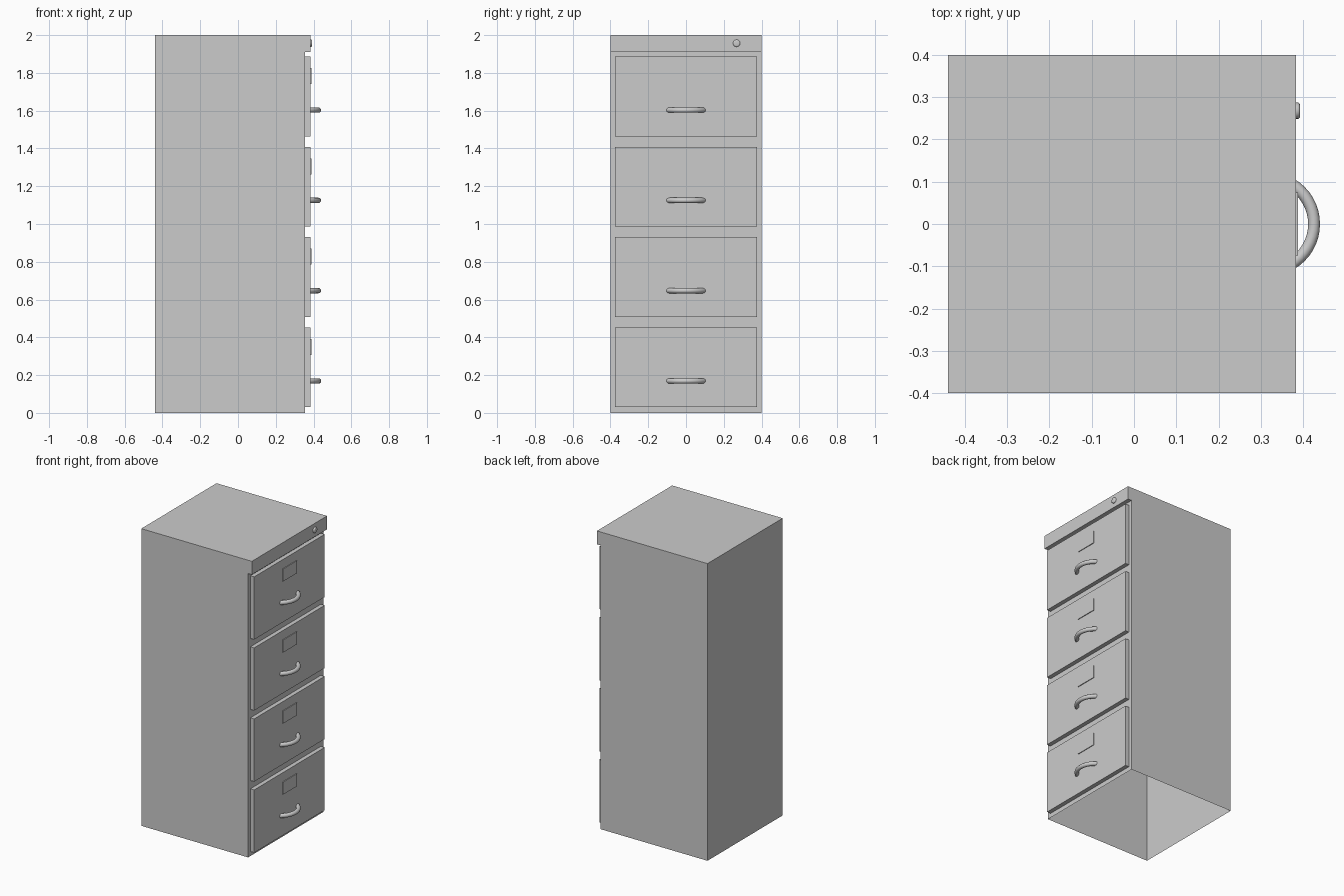
import bpy, bmesh, math

if "Cube" in bpy.data.objects:
    bpy.data.objects.remove(bpy.data.objects["Cube"])

FRONT = 0.355   # cabinet front panel
FACE = 0.383    # drawer and top rail face
PITCH = 0.478


def make_object(name, bm):
    mesh = bpy.data.meshes.new(name)
    bm.to_mesh(mesh)
    bm.free()
    ob = bpy.data.objects.new(name, mesh)
    bpy.context.collection.objects.link(ob)
    return ob


def plate(name, x0, x1, half_y, z0, z1):
    """Box mounted on a surface, open on its hidden back side."""
    bm = bmesh.new()
    bmesh.ops.create_cube(bm, size=1)
    for v in bm.verts:
        v.co = (x1 if v.co.x > 0 else x0,
                math.copysign(half_y, v.co.y),
                z1 if v.co.z > 0 else z0)
    bm.normal_update()
    back = [f for f in bm.faces if f.normal.x < -0.9]
    bmesh.ops.delete(bm, geom=back, context='FACES')
    return make_object(name, bm)


def smooth(ob, angle=40):
    bpy.ops.object.select_all(action='DESELECT')
    ob.select_set(True)
    bpy.context.view_layer.objects.active = ob
    bpy.ops.object.shade_smooth_by_angle(angle=math.radians(angle))


def arc_handle(name, z, cx=0.316, major=0.110, minor=0.014, steps=16, sides=12):
    """Bowed tube whose ends sink into the drawer face."""
    bm = bmesh.new()
    limit = math.acos((FACE - 0.012 - cx) / major)
    rings = []
    for i in range(steps + 1):
        a = -limit + 2 * limit * i / steps
        ring = []
        for j in range(sides):
            t = 2 * math.pi * j / sides
            r = major + minor * math.cos(t)
            ring.append(bm.verts.new((cx + r * math.cos(a), r * math.sin(a),
                                      z + minor * math.sin(t))))
        rings.append(ring)
    for r0, r1 in zip(rings, rings[1:]):
        for j in range(sides):
            k = (j + 1) % sides
            bm.faces.new((r0[j], r1[j], r1[k], r0[k]))
    bmesh.ops.recalc_face_normals(bm, faces=bm.faces)
    smooth(make_object(name, bm))


# Cabinet shell: side profile with overhanging top rail, open underneath
profile = [(-0.44, 0), (FRONT, 0), (FRONT, 1.91), (FACE, 1.91), (FACE, 2), (-0.44, 2)]
bm = bmesh.new()
side = bm.faces.new([bm.verts.new((x, -0.4, z)) for x, z in profile])
ext = bmesh.ops.extrude_face_region(bm, geom=[side], use_keep_orig=True)
moved = [g for g in ext['geom'] if isinstance(g, bmesh.types.BMVert)]
bmesh.ops.translate(bm, verts=moved, vec=(0, 0.8, 0))
bmesh.ops.recalc_face_normals(bm, faces=bm.faces)
bottom = [f for f in bm.faces if all(v.co.z < 0.001 for v in f.verts)]
bmesh.ops.delete(bm, geom=bottom, context='FACES')
make_object("cabinet_shell", bm)

# Drawers with label plates and handles
for i in range(4):
    z = 0.03 + i * PITCH
    plate(f"drawer_front_{i + 1}", FRONT, FACE, 0.375, z, z + 0.422)
    plate(f"label_plate_{i + 1}", FACE, FACE + 0.005, 0.075, z + 0.277, z + 0.361)
    arc_handle(f"drawer_handle_{i + 1}", z + 0.139)

# Lock button with a rounded rim: lathed rings of (x, radius)
bm = bmesh.new()
rings = []
for x, r in [(FACE, 0.019), (0.389, 0.019), (0.392, 0.016), (0.393, 0.012)]:
    rings.append([bm.verts.new((x, 0.268 + r * math.cos(math.tau * j / 20),
                                1.957 + r * math.sin(math.tau * j / 20)))
                  for j in range(20)])
for r0, r1 in zip(rings, rings[1:]):
    for j in range(20):
        k = (j + 1) % 20
        bm.faces.new((r0[j], r0[k], r1[k], r1[j]))
bm.faces.new(rings[-1])
bmesh.ops.recalc_face_normals(bm, faces=bm.faces)
smooth(make_object("lock_button", bm), 60)
